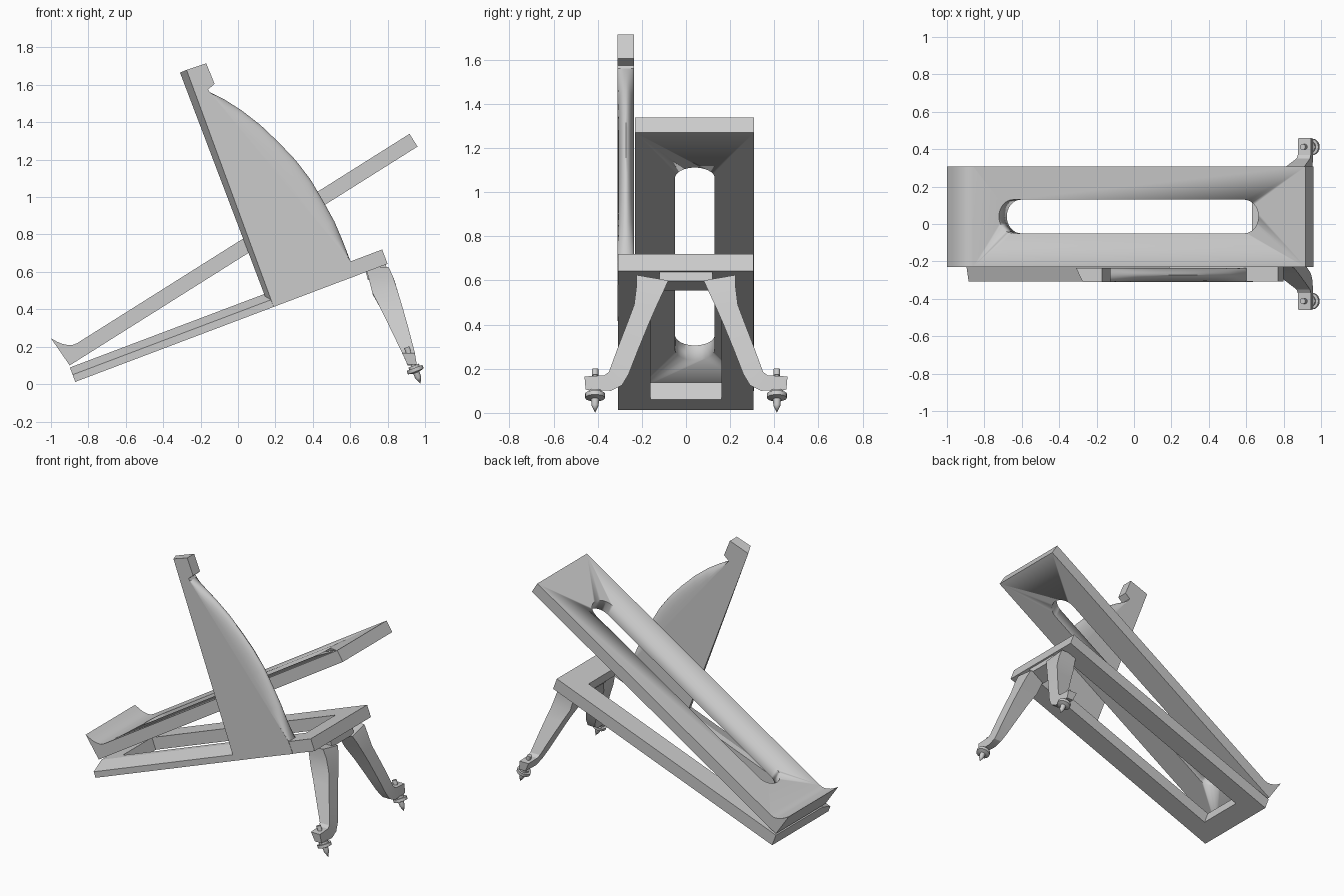
import bpy, bmesh, math
from mathutils import Vector, Matrix

if "Cube" in bpy.data.objects:
    bpy.data.objects.remove(bpy.data.objects["Cube"])


def make(name, verts, faces, smooth=None):
    me = bpy.data.meshes.new(name)
    me.from_pydata(verts, [], faces)
    bm = bmesh.new()
    bm.from_mesh(me)
    bmesh.ops.remove_doubles(bm, verts=bm.verts, dist=1e-5)
    bmesh.ops.recalc_face_normals(bm, faces=bm.faces)
    bm.to_mesh(me)
    bm.free()
    ob = bpy.data.objects.new(name, me)
    bpy.context.collection.objects.link(ob)
    if smooth:
        bpy.ops.object.select_all(action='DESELECT')
        ob.select_set(True)
        bpy.context.view_layer.objects.active = ob
        bpy.ops.object.shade_smooth_by_angle(angle=math.radians(smooth))
    return ob


def loft(name, loops, smooth=None):
    """Join closed loops of equal length and cap both ends."""
    n = len(loops[0])
    verts = [p for lp in loops for p in lp]
    faces = [(i * n + j, i * n + (j + 1) % n, (i + 1) * n + (j + 1) % n, (i + 1) * n + j)
             for i in range(len(loops) - 1) for j in range(n)]
    faces += [tuple(range(n)), tuple(range((len(loops) - 1) * n, len(loops) * n))]
    return make(name, verts, faces, smooth)


def prism_y(name, pts, y0, y1, smooth=None):
    return loft(name, [[(x, y, z) for x, z in pts] for y in (y0, y1)], smooth)


def cut(ob, cutter):
    m = ob.modifiers.new("cut", 'BOOLEAN')
    m.operation, m.solver, m.object = 'DIFFERENCE', 'EXACT', cutter
    dg = bpy.context.evaluated_depsgraph_get()
    me = bpy.data.meshes.new_from_object(ob.evaluated_get(dg))
    ob.modifiers.clear()
    ob.data = me
    bpy.data.objects.remove(cutter)


def frame(x, z, deg):
    """Tilted local axes: length u, side y, thickness w."""
    return Matrix.Translation((x, 0, z)) @ Matrix.Rotation(-math.radians(deg), 4, 'Y')


# base frame: tilted rectangle with a long opening
B = frame(-0.87, 0.012, 20.7)


def base_box(name, u0, u1, y0, y1, w0, w1):
    return loft(name, [[B @ Vector((u, y, w)) for u, y in
                ((u0, y0), (u1, y0), (u1, y1), (u0, y1))] for w in (w0, w1)])


base = base_box("base_frame", 0, 1.785, -0.308, 0.305, 0, 0.082)
cut(base, base_box("cutter", 0.14, 1.635, -0.16, 0.16, -0.1, 0.2))
# sloping top on the front rail
tri = ((-0.33, 0.032), (-0.2, 0.083), (-0.2, 0.15), (-0.33, 0.15))
cut(base, loft("cutter", [[B @ Vector((u, y, w)) for y, w in tri] for u in (-0.1, 1.16)]))

# long board with a curled lip at its low end
lip = [(-1.0, 0.245), (-0.97, 0.228), (-0.94, 0.215), (-0.91, 0.209), (-0.885, 0.209), (-0.86, 0.219)]
board = prism_y("slotted_board", [(-0.9, 0.1), (0.96, 1.27), (0.917, 1.338)] + lip[::-1], -0.23, 0.308, 30)
P = frame(-0.9, 0.1, 32.2)
outline = []
for cx, start in ((1.81, -90), (0.35, 90)):
    for k in range(17):
        a = math.radians(start + 180 * k / 16)
        outline.append((cx + 0.09 * math.cos(a), 0.04 + 0.09 * math.sin(a)))
cut(board, loft("cutter", [[P @ Vector((u, y, w)) for u, y in outline] for w in (-0.1, 0.2)], 30))

# upright side panel with a bevelled long edge and a small block at the tip
rest = [(-0.17, 1.715), (-0.125, 1.605), (-0.16, 1.575), (-0.15, 1.56), (0.6, 0.66), (0.635, 0.58)]
front = [(-0.275, 1.68)] + rest + [(0.19, 0.415)]
back = [(-0.31, 1.665)] + rest + [(0.15, 0.455)]
loft("side_panel", [[(x, -0.31, z) for x, z in front], [(x, -0.235, z) for x, z in back]])

# rounded curved edge of the side panel
arc = [(-0.15, 1.56), (-0.07, 1.52), (0.02, 1.463), (0.12, 1.385), (0.22, 1.29), (0.31, 1.195),
       (0.39, 1.09), (0.46, 0.97), (0.515, 0.87), (0.56, 0.765), (0.6, 0.66)]
c0, c1 = Vector(arc[0]), Vector(arc[-1])
loops = []
for i, p in enumerate(arc):
    q = Vector(p)
    c = c0.lerp(c1, i / (len(arc) - 1))
    loop = []
    for k in range(13):
        a = math.radians(-90 + 15 * k)
        r = c.lerp(q, math.cos(a))
        loop.append((r.x, -0.2725 + 0.0375 * math.sin(a), r.y))
    loops.append(loop)
nk = 13
verts = [v for lp in loops for v in lp]
faces = [(i * nk + j, i * nk + j + 1, (i + 1) * nk + j + 1, (i + 1) * nk + j)
         for i in range(len(loops) - 1) for j in range(nk - 1)]
make("panel_curved_edge", verts, faces, 40)


# legs: sections from top to foot as (outer y, z, inner y, z)
def interp(table, z):
    for (z0, x0), (z1, x1) in zip(table, table[1:]):
        if z >= z1:
            return x0 + (x1 - x0) * (z0 - z) / (z0 - z1)
    return table[-1][1]


rear_x = [(0.66, 0.67), (0.58, 0.695), (0.48, 0.72), (0.40, 0.765), (0.12, 0.90), (0.05, 0.925)]
fore_x = [(0.66, 0.79), (0.56, 0.835), (0.36, 0.895), (0.17, 0.945), (0.05, 0.965)]
stations = [(0.225, 0.625, 0.08, 0.60), (0.225, 0.57, 0.10, 0.555), (0.235, 0.49, 0.135, 0.48),
            (0.265, 0.41, 0.17, 0.40), (0.30, 0.32, 0.215, 0.29), (0.335, 0.225, 0.26, 0.175),
            (0.35, 0.185, 0.29, 0.125), (0.37, 0.17, 0.34, 0.10), (0.46, 0.165, 0.455, 0.105)]
# adjustable spiked foot: (distance along axis, radius)
spike = [(0, 0.0), (0, 0.015), (0.03, 0.015), (0.03, 0.011), (0.105, 0.011), (0.105, 0.03),
         (0.118, 0.03), (0.118, 0.045), (0.138, 0.045), (0.145, 0.018), (0.175, 0.016), (0.21, 0.0)]
axis = Matrix.Translation((0.902, 0, 0.197)) @ Matrix.Rotation(math.radians(159.3), 4, 'Y')
for s, side in ((-1, "front"), (1, "back")):
    loops = []
    for yo, zo, yi, zi in stations:
        loops.append([(interp(rear_x, zo), s * yo, zo), (interp(fore_x, zo), s * yo, zo),
                      (interp(fore_x, zi), s * yi, zi), (interp(rear_x, zi), s * yi, zi)])
    loft(side + "_leg", loops, 30)
    rings = []
    for d, r in spike:
        rings.append([Matrix.Translation((0, s * 0.412, 0)) @ axis @
                      Vector((r * math.cos(t * math.pi / 10), r * math.sin(t * math.pi / 10), d))
                      for t in range(20)])
    verts = [v for rg in rings for v in rg]
    faces = [(i * 20 + j, i * 20 + (j + 1) % 20, i * 20 + 20 + (j + 1) % 20, i * 20 + 20 + j)
             for i in range(len(rings) - 1) for j in range(20)]
    make(side + "_spiked_foot", verts, faces, 35)

# bridge joining the two legs under the base
prism_y("leg_bridge", [(0.68, 0.61), (0.695, 0.555), (0.80, 0.598), (0.79, 0.64)], -0.12, 0.12)
